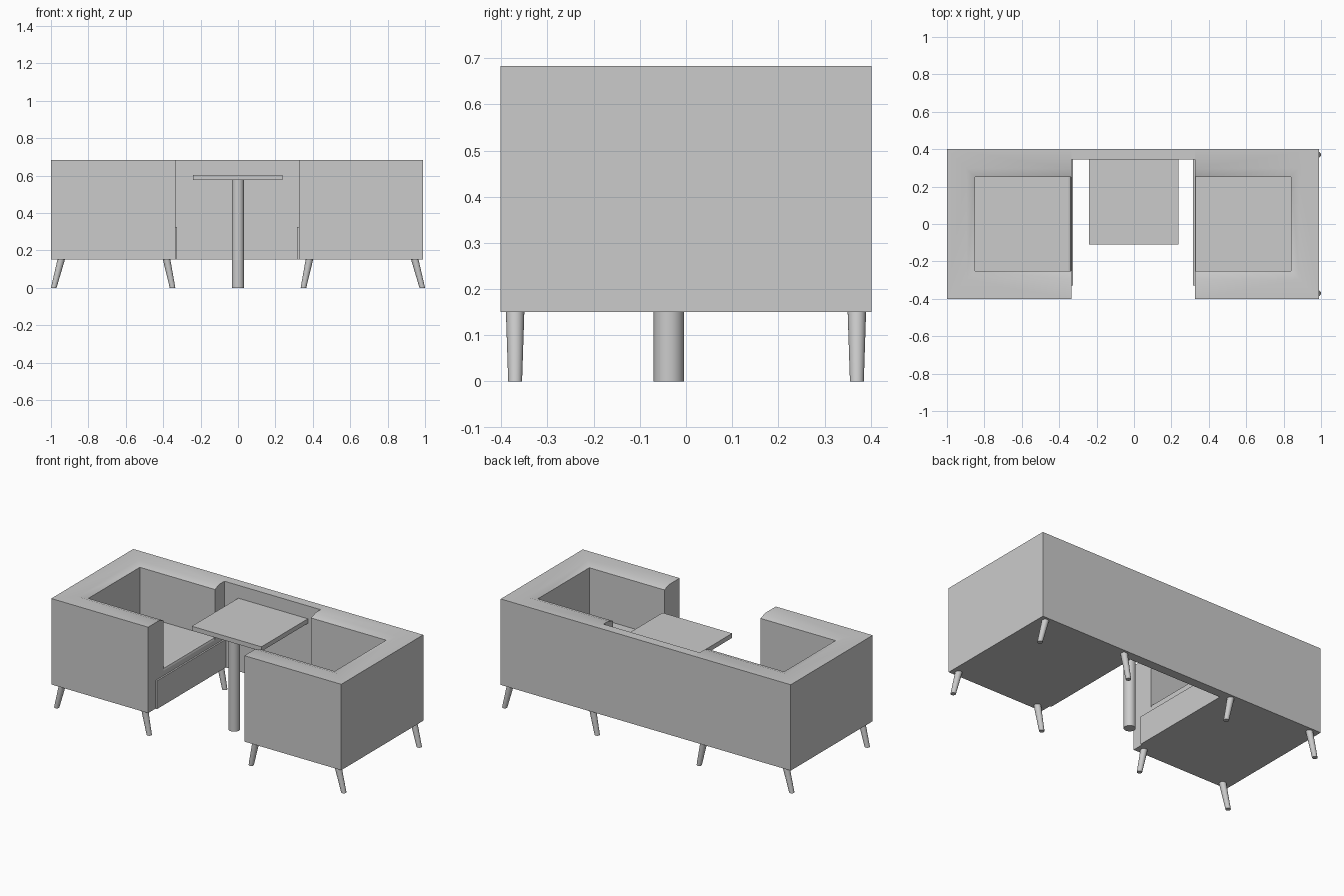
import bpy, bmesh
from mathutils import Vector

if "Cube" in bpy.data.objects:
    bpy.data.objects.remove(bpy.data.objects["Cube"])

Z0, Z1 = 0.15, 0.683          # underside and top of the upholstered body
XO, XI, YO = 0.995, 0.33, 0.402  # outer end, inner arm end, half depth
WALL, FLAT, DROP = 0.15, 0.105, 0.016


def make(name, bm, origin=(0, 0, 0), mirror=False, bevel=0, smooth=False):
    bmesh.ops.recalc_face_normals(bm, faces=bm.faces[:])
    for f in bm.faces:
        f.smooth = smooth
    mesh = bpy.data.meshes.new(name)
    bm.to_mesh(mesh)
    bm.free()
    ob = bpy.data.objects.new(name, mesh)
    ob.location = origin
    bpy.context.collection.objects.link(ob)
    if bevel:
        m = ob.modifiers.new("soft edge", 'BEVEL')
        m.width, m.segments = bevel, 2
    if mirror:
        ob.modifiers.new("mirror", 'MIRROR')
    if smooth:
        bpy.context.view_layer.objects.active = ob
        bpy.ops.object.select_all(action='DESELECT')
        ob.select_set(True)
        bpy.ops.object.shade_smooth_by_angle(angle=0.6)
    return ob


def box(name, lo, hi, **kw):
    bm = bmesh.new()
    bmesh.ops.create_cube(bm, size=1)
    for v in bm.verts:
        v.co = [(a + b) / 2 + c * (b - a) for a, b, c in zip(lo, hi, v.co)]
    return make(name, bm, **kw)


def tube(name, bottom, top, r0, r1, n=24, **kw):
    # Tapered round bar with horizontal end caps, so slanted legs sit flat
    bm = bmesh.new()
    bmesh.ops.create_cone(bm, cap_ends=True, segments=n, radius1=r0, radius2=r1, depth=1)
    for v in bm.verts:
        end = Vector(top if v.co.z > 0 else bottom)
        v.co = end + Vector((v.co.x, v.co.y, 0))
    return make(name, bm, smooth=True, **kw)


MID = (-0.005, 0, 0)

# U-shaped arm and back wall, a mitred section swept around the booth
section = [(0, Z0), (0, Z1), (FLAT, Z1), (WALL, Z1 - DROP), (WALL, Z0)]
bm = bmesh.new()
rings = []
for x, y, ix, iy in [(-XI, -YO, 0, 1), (-XO, -YO, 1, 1), (-XO, YO, 1, -1), (-XI, YO, 0, -1)]:
    rings.append([bm.verts.new((x + ix * d, y + iy * d, z)) for d, z in section])
for a, b in zip(rings, rings[1:]):
    for i in range(5):
        j = (i + 1) % 5
        bm.faces.new((a[i], a[j], b[j], b[i]))
bm.faces.new(rings[0])
bm.faces.new(rings[-1])
make("booth_wall", bm, origin=MID, mirror=True, smooth=True)

# Seat block with softened front edge, filling the booth floor
box("seat_base", (-XO + WALL, -YO + WALL, Z0), (-XI, YO - WALL, 0.355), origin=MID, mirror=True)
bm = bmesh.new()
x0, x1, y = -XO + WALL, -XI, YO - WALL
prof = [(x0, 0.355), (x1, 0.355), (x1 - 0.004, 0.366), (x1 - 0.015, 0.37), (x0, 0.37)]
ends = [[bm.verts.new((px, s * y, pz)) for px, pz in prof] for s in (-1, 1)]
for i in range(5):
    j = (i + 1) % 5
    bm.faces.new((ends[0][i], ends[0][j], ends[1][j], ends[1][i]))
for e in ends:
    bm.faces.new(e)
make("seat_top", bm, origin=MID, mirror=True)

# Thin kick panel on the inner face of each seat
box("seat_panel", (-XI, -0.33, Z0), (-XI + 0.01, 0.345, 0.325), origin=MID, mirror=True)

# Back panel joining the two booths
box("back_panel", (-XI, 0.345, Z0), (XI, YO, Z1), origin=MID)

# Splayed tapered legs
for y, side in ((-0.37, "front"), (0.37, "back")):
    tube(side + "_outer_leg", (-0.985, y, 0), (-0.945, y, Z0 + 0.002), 0.015, 0.02, mirror=True)
    tube(side + "_inner_leg", (-0.35, y, 0), (-0.382, y, Z0 + 0.002), 0.015, 0.02, mirror=True)

# Table between the booths
box("table_top", (-0.24, -0.11, 0.575), (0.238, 0.345, 0.603))
tube("table_column", (0, -0.037, 0), (0, -0.037, 0.575), 0.033, 0.033, n=32)
